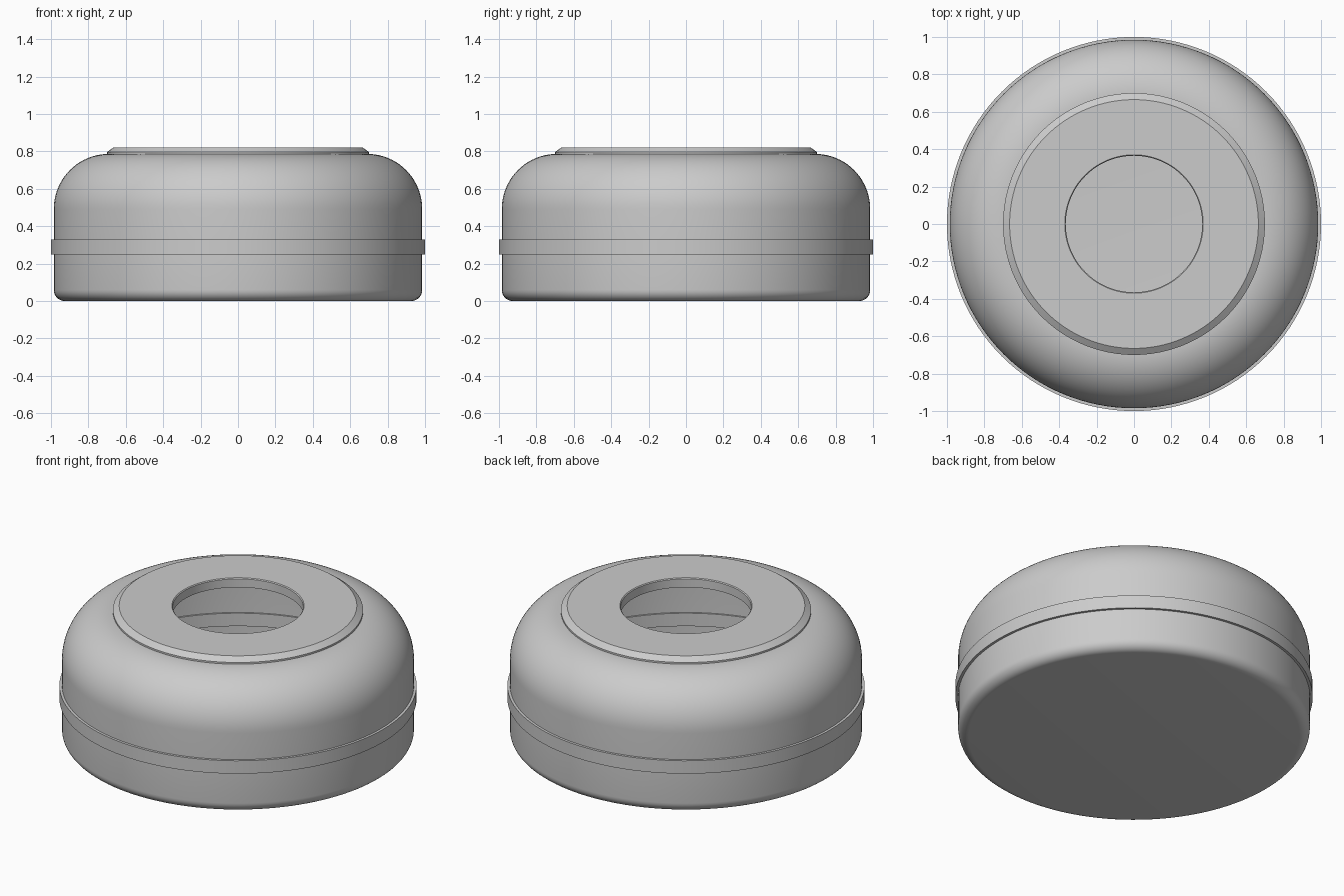
import bpy, bmesh, math
from math import sin, cos, pi

if "Cube" in bpy.data.objects:
    bpy.data.objects.remove(bpy.data.objects["Cube"])

SEGMENTS = 128


def arc(cx, cz, r, start, end, steps):
    """Points of an arc in the radius / height plane, angles in degrees."""
    return [(cx + r * cos(math.radians(start + (end - start) * i / steps)),
             cz + r * sin(math.radians(start + (end - start) * i / steps)))
            for i in range(steps + 1)]


def lathe(name, profile, closed=True):
    """Revolve a (radius, height) profile around z."""
    bm = bmesh.new()
    rings = []
    for r, z in profile:
        if r < 1e-6:
            rings.append([bm.verts.new((0, 0, z))] * SEGMENTS)
        else:
            rings.append([bm.verts.new((r * cos(2 * pi * i / SEGMENTS),
                                        r * sin(2 * pi * i / SEGMENTS), z))
                          for i in range(SEGMENTS)])
    pairs = list(zip(rings, rings[1:]))
    if closed:
        pairs.append((rings[-1], rings[0]))
    for a, b in pairs:
        for i in range(SEGMENTS):
            j = (i + 1) % SEGMENTS
            corners = list(dict.fromkeys((a[i], a[j], b[j], b[i])))
            bm.faces.new(corners)
    bmesh.ops.recalc_face_normals(bm, faces=bm.faces)
    mesh = bpy.data.meshes.new(name)
    bm.to_mesh(mesh)
    bm.free()
    obj = bpy.data.objects.new(name, mesh)
    bpy.context.collection.objects.link(obj)
    bpy.ops.object.select_all(action='DESELECT')
    obj.select_set(True)
    bpy.context.view_layer.objects.active = obj
    bpy.ops.object.shade_smooth_by_angle(angle=math.radians(25))
    return obj


# Lower cup: closed floor, rounded foot, thin wall
lathe("lower_cup",
      [(0, 0)] + arc(0.925, 0.06, 0.06, -90, 0, 8) + [(0.985, 0.25), (0.965, 0.25)]
      + arc(0.925, 0.06, 0.04, 0, -90, 8) + [(0, 0.02)], closed=False)

# Seam band around the body
lathe("seam_band", [(0.955, 0.25), (1.0, 0.25), (1.0, 0.33), (0.955, 0.33)])

# Upper dome: thin rounded shell, open in the middle
lathe("upper_dome",
      [(0.965, 0.33), (0.985, 0.33)] + arc(0.69, 0.492, 0.295, 0, 90, 20)
      + [(0.365, 0.787), (0.365, 0.765)] + arc(0.69, 0.49, 0.275, 90, 0, 20))

# Top plate: chamfered disc with a central hole
lathe("top_plate",
      [(0.365, 0.78), (0.70, 0.78), (0.70, 0.797), (0.665, 0.822),
       (0.37, 0.822), (0.365, 0.817)])
